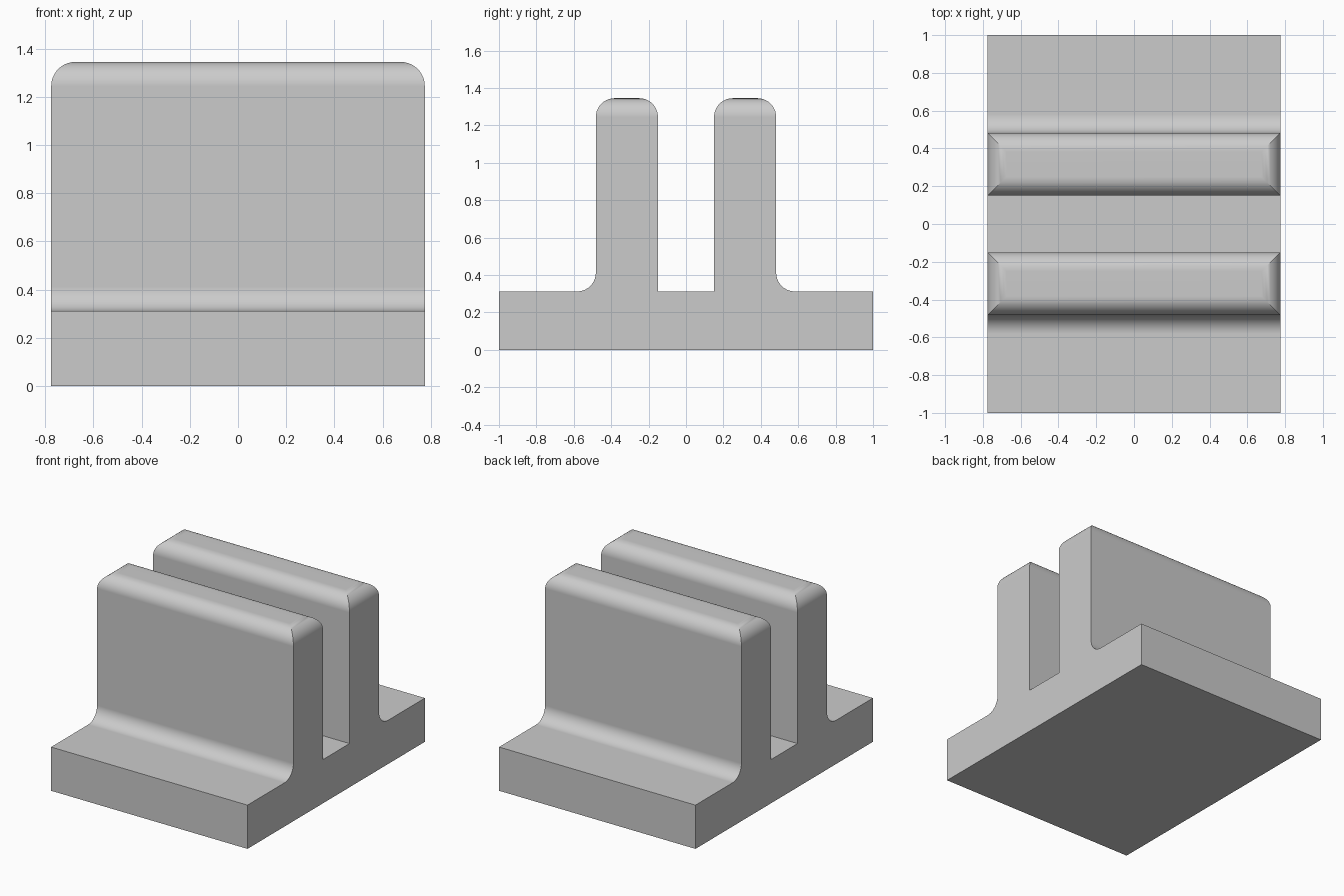
import bpy, bmesh, math

if "Cube" in bpy.data.objects:
    bpy.data.objects.remove(bpy.data.objects["Cube"])

HX, HY = 0.775, 1.0          # half width and half depth of the base
BASE, TOP = 0.312, 1.345     # base thickness and wall height
IN, OUT = 0.15, 0.482        # inner and outer faces of each wall
R, SEG = 0.1, 10             # rounding radius and steps

arc = [math.pi / 2 * i / SEG for i in range(SEG + 1)]

# Half of the end profile: groove, wall, outer foot fillet, base edge
half = [(IN, BASE), (IN, TOP - R), (OUT, TOP - R)]
half += [(OUT + R - R * math.cos(a), BASE + R - R * math.sin(a)) for a in arc]
half += [(HY, BASE), (HY, 0)]
profile = [(-y, z) for y, z in reversed(half)] + half

bm = bmesh.new()
left = [bm.verts.new((-HX, y, z)) for y, z in profile]
right = [bm.verts.new((HX, y, z)) for y, z in profile]
bm.faces.new(left)
bm.faces.new(right)
n = len(profile)
for i in range(n):
    j = (i + 1) % n
    # Leave the wall tops open for the rounded caps
    if not (profile[i][1] == profile[j][1] == TOP - R):
        bm.faces.new((left[i], left[j], right[j], right[i]))


# Rounded wall tops, with mitred corners
def add_cap(y0, y1):
    ring = None
    for a in arc:
        d, z = R * (1 - math.cos(a)), TOP - R + R * math.sin(a)
        x, lo, hi = HX - d, y0 + d, y1 - d
        new = [bm.verts.new(p) for p in
               ((-x, lo, z), (x, lo, z), (x, hi, z), (-x, hi, z))]
        if ring:
            for i in range(4):
                j = (i + 1) % 4
                bm.faces.new((ring[i], ring[j], new[j], new[i]))
        ring = new
    bm.faces.new(ring)


add_cap(IN, OUT)
add_cap(-OUT, -IN)
bmesh.ops.remove_doubles(bm, verts=bm.verts, dist=1e-5)
bmesh.ops.recalc_face_normals(bm, faces=bm.faces)

mesh = bpy.data.meshes.new("double_wall_bracket")
bm.to_mesh(mesh)
bm.free()
bracket = bpy.data.objects.new("double_wall_bracket", mesh)
bpy.context.collection.objects.link(bracket)

grey = bpy.data.materials.new("light_grey")
grey.diffuse_color = (0.6, 0.6, 0.6, 1)
grey.use_nodes = True
grey.node_tree.nodes["Principled BSDF"].inputs["Base Color"].default_value = grey.diffuse_color
mesh.materials.append(grey)

# Smooth the roundings and keep the large faces flat
bpy.context.view_layer.objects.active = bracket
bracket.select_set(True)
bpy.ops.object.shade_smooth_by_angle(angle=math.radians(30))
weighted = bracket.modifiers.new("flat_faces", 'WEIGHTED_NORMAL')
weighted.keep_sharp = True
